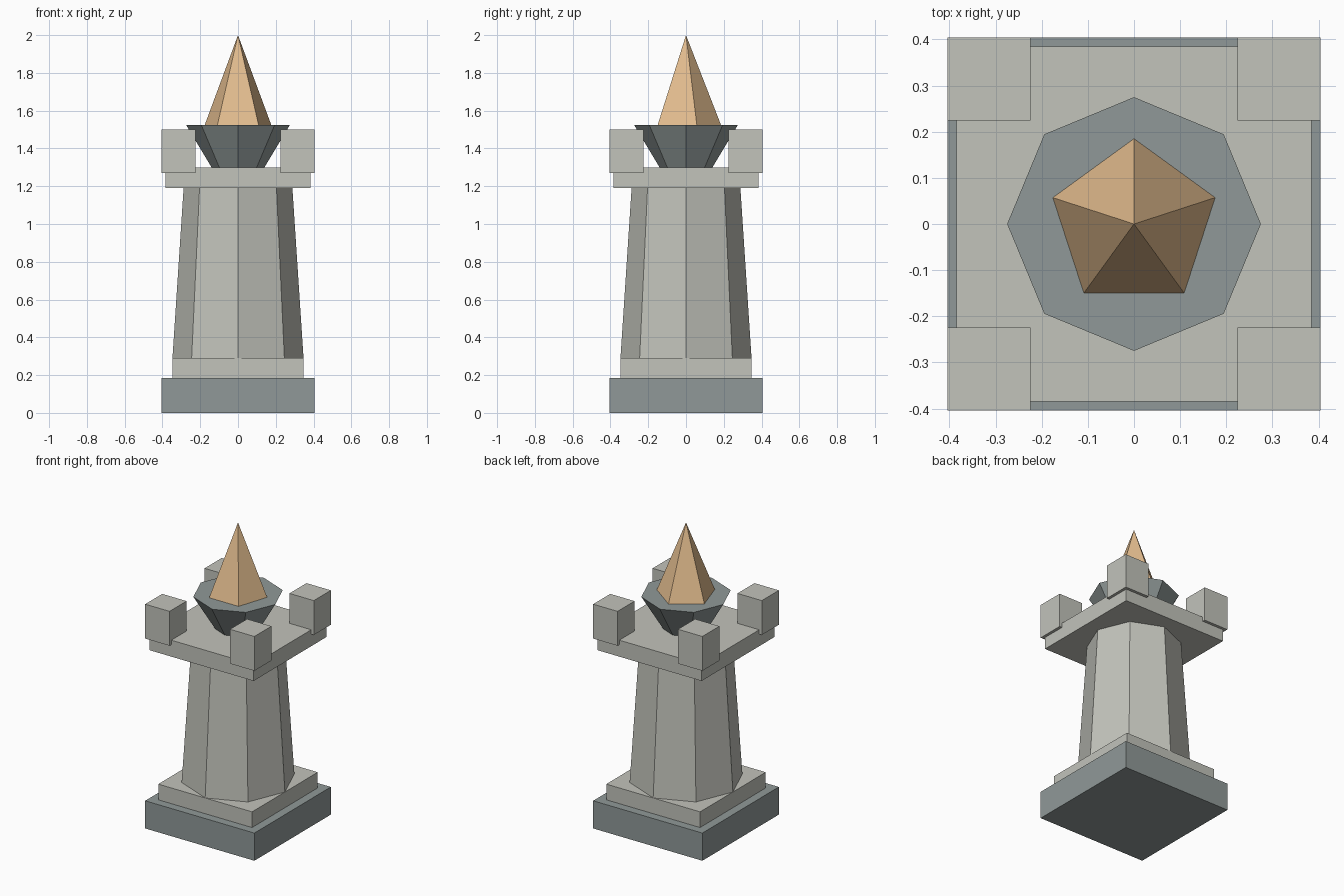
import bpy
from math import pi

default = bpy.data.objects.get("Cube")
if default:
    bpy.data.objects.remove(default, do_unlink=True)


def material(name, rgb):
    colour = [((c / 255 + 0.055) / 1.055) ** 2.4 for c in rgb] + [1.0]
    mat = bpy.data.materials.new(name)
    mat.use_nodes = True
    mat.diffuse_color = colour
    mat.node_tree.nodes["Principled BSDF"].inputs["Base Color"].default_value = colour
    return mat


stone = material("pale stone", (194, 195, 187))
slate = material("grey slate", (144, 153, 152))
flame = material("warm flame", (226, 188, 142))


def finish(name, mat):
    obj = bpy.context.object
    obj.name = obj.data.name = name
    obj.data.materials.append(mat)
    return obj


def slab(name, half, bottom, top, mat, x=0, y=0):
    bpy.ops.mesh.primitive_cube_add(size=1, location=(x, y, (bottom + top) / 2))
    obj = finish(name, mat)
    obj.scale = (2 * half, 2 * half, top - bottom)
    bpy.ops.object.transform_apply(location=False, rotation=False, scale=True)
    return obj


def taper(name, sides, r_bottom, r_top, bottom, top, mat):
    # Blender places the first corner of a cone on +y
    bpy.ops.mesh.primitive_cone_add(vertices=sides, radius1=r_bottom, radius2=r_top,
                                    depth=top - bottom, location=(0, 0, (bottom + top) / 2))
    return finish(name, mat)


# Stepped square foot
slab("base_plinth", 0.404, 0, 0.185, slate)
slab("base_step", 0.347, 0.185, 0.29, stone)

# Octagonal tapering shaft and its platform
taper("tower_shaft", 8, 0.347, 0.288, 0.29, 1.19, stone)
slab("platform", 0.385, 1.19, 1.30, stone)

# Corner battlements, overhanging the platform
for side, x in (("left", 1), ("right", -1)):
    for end, y in (("front", -1), ("back", 1)):
        slab(f"battlement_{end}_{side}", 0.09, 1.27, 1.50, stone, 0.314 * x, 0.314 * y)

# Fire bowl and faceted flame
taper("fire_bowl", 8, 0.14, 0.275, 1.30, 1.525, slate)
taper("flame", 5, 0.185, 0, 1.525, 2.0, flame)
